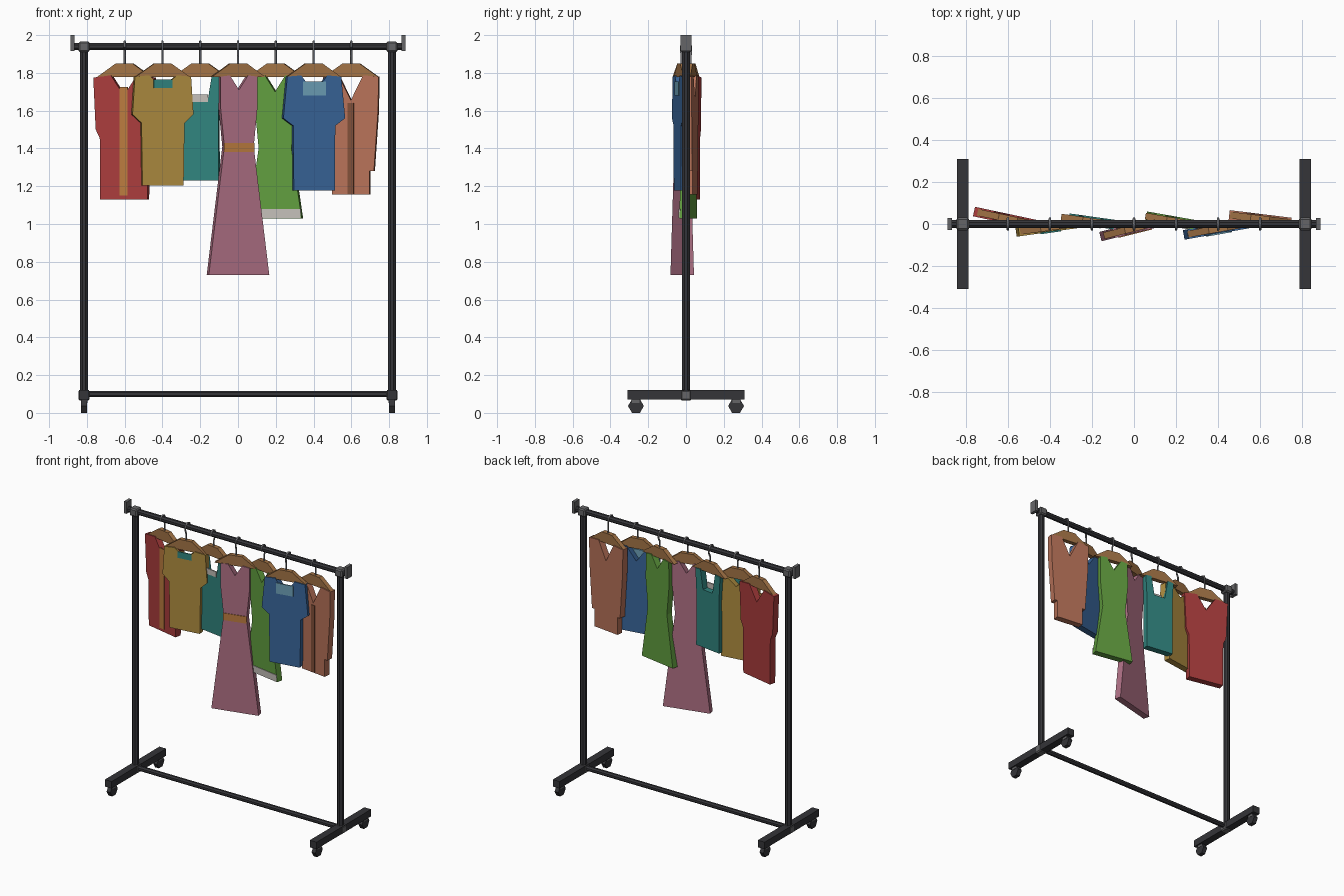
import bpy, bmesh, math
from mathutils import Vector, Matrix

if "Cube" in bpy.data.objects:
    bpy.data.objects.remove(bpy.data.objects["Cube"])

MATS = {}
COL = dict(black=(.035, .035, .04), grey=(.13, .13, .135), steel=(.2, .2, .21), wood=(.36, .17, .06),
           red=(.4, .045, .045), mustard=(.42, .26, .05), teal=(.03, .23, .21), pink=(.42, .16, .23),
           green=(.12, .34, .05), blue=(.04, .13, .32), coral=(.48, .17, .1), orange=(.5, .2, .05),
           pale=(.55, .52, .48), brown=(.22, .08, .04), sky=(.15, .35, .47))


def finish(name, bm, colour, matrix=None):
    bmesh.ops.recalc_face_normals(bm, faces=bm.faces)
    if matrix:
        bm.transform(matrix)
    me = bpy.data.meshes.new(name)
    bm.to_mesh(me)
    bm.free()
    if colour not in MATS:
        MATS[colour] = bpy.data.materials.new(colour)
        MATS[colour].diffuse_color = (*COL[colour], 1)
    me.materials.append(MATS[colour])
    ob = bpy.data.objects.new(name, me)
    bpy.context.collection.objects.link(ob)
    return ob


def box(name, centre, size, colour, bevel=0, matrix=None):
    bm = bmesh.new()
    bmesh.ops.create_cube(bm, size=1, matrix=Matrix.Translation(centre) @ Matrix.Diagonal((*size, 1)))
    if bevel:
        bmesh.ops.bevel(bm, geom=bm.edges[:], offset=bevel, segments=1, affect='EDGES')
    return finish(name, bm, colour, matrix)


def rod(name, a, b, r, colour, sides=8, turn=None):
    a, b = Vector(a), Vector(b)
    bm = bmesh.new()
    bmesh.ops.create_cone(bm, cap_ends=True, segments=sides, radius1=r, radius2=r, depth=(b - a).length)
    spin = Matrix.Rotation(math.pi / sides if turn is None else turn, 4, 'Z')
    rot = (b - a).to_track_quat('Z', 'Y').to_matrix().to_4x4()
    return finish(name, bm, colour, Matrix.Translation((a + b) / 2) @ rot @ spin)


def slab(name, pts, depth, colour, matrix):
    """Extrude an x-z outline along y, centred on y = 0."""
    bm = bmesh.new()
    f = bm.faces.new([bm.verts.new((x, -depth / 2, z)) for x, z in pts])
    ex = bmesh.ops.extrude_face_region(bm, geom=[f])
    moved = [v for v in ex['geom'] if isinstance(v, bmesh.types.BMVert)]
    bmesh.ops.translate(bm, verts=moved, vec=(0, depth, 0))
    if f.is_valid and len(bm.faces) < len(pts) + 2:
        bm.faces.new(f.verts)
    return finish(name, bm, colour, matrix)


def mirrored(half):
    """Right half, from the neck outwards and down, to a closed outline."""
    return half + [(-x, z) for x, z in reversed(half) if x > 0]


def hook(name, m, y0):
    # stem rises beside the rail, then bends over it
    s = 1 if y0 > 0 else -1
    r, t = .027, .006
    path = [(s * .0, 1.84), (s * .0, 1.885), (s * r, 1.92)]
    path += [(s * r * math.cos(a), 1.94 + r * math.sin(a)) for a in [math.radians(d) for d in (0, 45, 90, 135, 190)]]
    path[0] = (y0, 1.84)
    path[1] = (y0, 1.89)
    cu = bpy.data.curves.new(name, 'CURVE')
    cu.dimensions = '3D'
    cu.bevel_depth, cu.bevel_resolution, cu.use_fill_caps = t, 1, True
    sp = cu.splines.new('POLY')
    sp.points.add(len(path) - 1)
    for p, (y, z) in zip(sp.points, path):
        p.co = (m, y, z, 1)
        sp.id_data.splines.update() if hasattr(sp.id_data.splines, 'update') else None
    ob = bpy.data.objects.new(name, cu)
    bpy.context.collection.objects.link(ob)
    dg = bpy.context.evaluated_depsgraph_get()
    bm = bmesh.new()
    tmp = ob.evaluated_get(dg).to_mesh()
    bm.from_mesh(tmp)
    bpy.data.objects.remove(ob)
    finish(name, bm, 'steel')


# frame
rod('top_rail', (-.87, 0, 1.94), (.87, 0, 1.94), .02, 'black')
rod('bottom_rail', (-.815, 0, .1), (.815, 0, .1), .018, 'black')
for s, side in ((-1, 'left'), (1, 'right')):
    x = s * .815
    rod(side + '_post', (x, 0, .09), (x, 0, 1.94), .022, 'black')
    box(side + '_foot', (x, 0, .095), (.054, .62, .05), 'black')
    box(side + '_top_joint', (x, 0, 1.938), (.06, .06, .055), 'grey', .008)
    box(side + '_bottom_joint', (x, 0, .093), (.06, .06, .056), 'grey', .008)
    box(side + '_rail_cap', (s * .877, 0, 1.958), (.022, .056, .084), 'grey')
    for t, end in ((-1, 'front'), (1, 'back')):
        y = t * .265
        rod(f'{side}_{end}_wheel', (x - .015, y, .0365), (x + .015, y, .0365), .042, 'black', 6, math.pi / 2)
        box(f'{side}_{end}_caster_fork', (x, y, .063), (.034, .04, .02), 'grey')

# garments: name, colour, x, y, angle, half outline, trims (name, colour, x half, z low, z high)
T = .046
garments = [
    ('red_shirt', 'red', -.6, .025, -12,
     [(0, 1.68), (.07, 1.787), (.165, 1.775), (.152, 1.5), (.13, 1.455), (.128, 1.13)],
     [('placket', 'orange', .021, 1.15, 1.725)]),
    ('mustard_tee', 'mustard', -.4, -.015, 8,
     [(0, 1.725), (.075, 1.787), (.15, 1.78), (.163, 1.58), (.115, 1.535), (.11, 1.205)],
     [('collar', 'teal', .05, 1.72, 1.765)]),
    ('teal_tank', 'teal', -.2, .012, -8,
     [(.042, 1.645), (.065, 1.785), (.11, 1.78), (.1, 1.6), (.102, 1.23)],
     [('neckline', 'pale', .045, 1.645, 1.685)]),
    ('pink_dress', 'pink', 0, -.02, 14,
     [(0, 1.71), (.05, 1.787), (.1, 1.78), (.1, 1.61), (.08, 1.41), (.165, .73)],
     [('belt', 'orange', .082, 1.38, 1.43)]),
    ('green_dress', 'green', .2, .012, -10,
     [(0, 1.7), (.055, 1.787), (.105, 1.78), (.107, 1.6), (.088, 1.4), (.143, 1.03)],
     [('hem', 'pale', .138, 1.032, 1.08)]),
    ('blue_tee', 'blue', .4, -.023, 10,
     [(0, 1.69), (.07, 1.787), (.145, 1.78), (.166, 1.56), (.113, 1.52), (.11, 1.178)],
     [('yoke', 'sky', .062, 1.68, 1.755)]),
    ('coral_jacket', 'coral', .6, .025, -7,
     [(0, 1.655), (.065, 1.787), (.148, 1.78), (.145, 1.6), (.123, 1.28), (.1, 1.28), (.1, 1.155)],
     [('placket', 'brown', .016, 1.16, 1.64)]),
]
for name, colour, x, y, ang, half, trims in garments:
    m = Matrix.Translation((x, y, 0)) @ Matrix.Rotation(math.radians(ang), 4, 'Z')
    slab(name, mirrored(half), T, colour, m)
    for tn, tc, w, lo, hi in trims:
        box(f'{name}_{tn}', (0, -T / 2, (lo + hi) / 2), (2 * w, .008, hi - lo), tc, 0, m)
    slab(name + '_hanger', [(-.148, 1.777), (-.045, 1.85), (.045, 1.85), (.148, 1.777)], .032, 'wood', m)
    hook(name + '_hook', x, y)

for m in bpy.data.materials:
    if m.users and not m.is_grease_pencil:
        m.use_nodes = True
        m.node_tree.nodes["Principled BSDF"].inputs["Base Color"].default_value = m.diffuse_color
